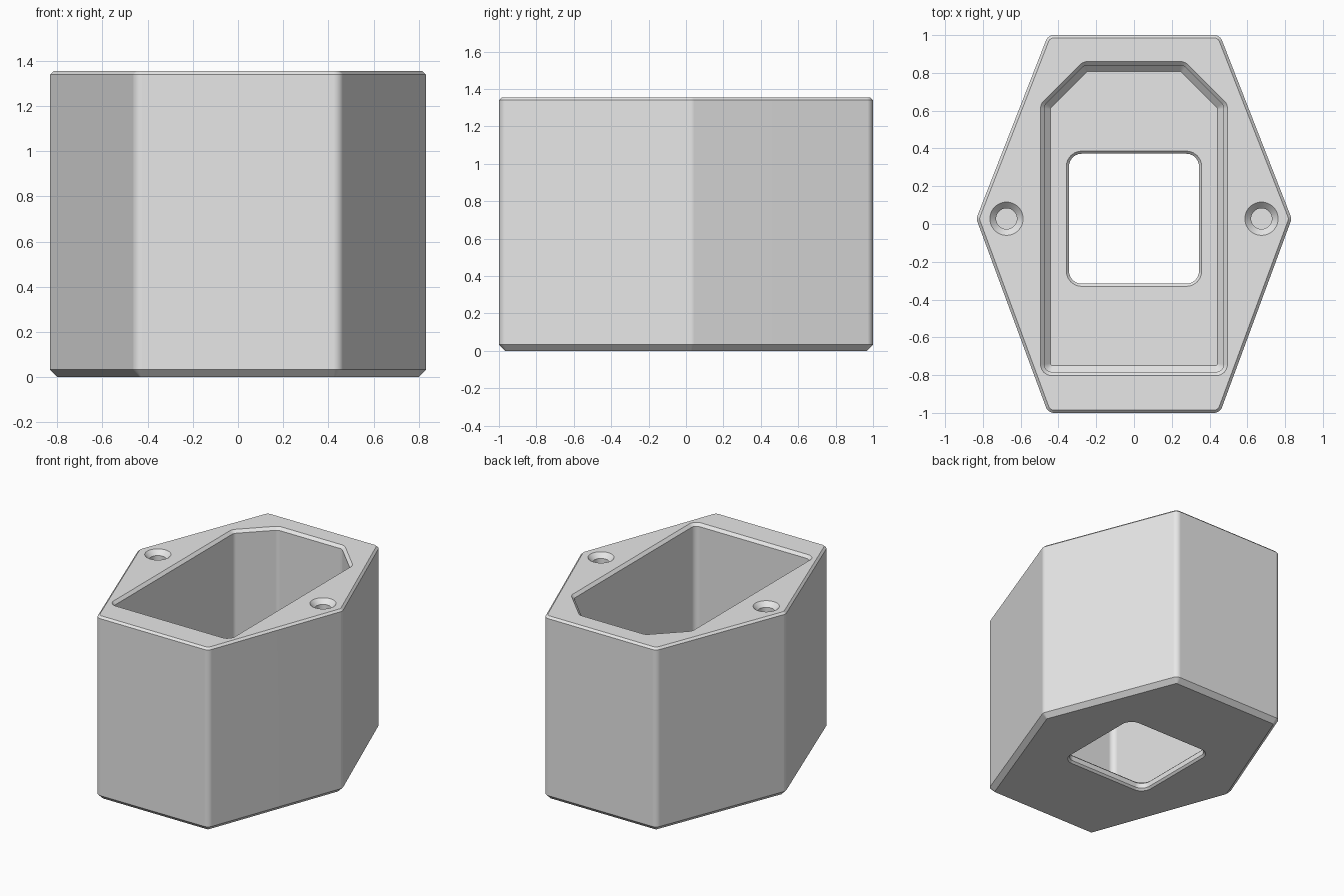
import bpy, bmesh, math
from mathutils import Vector

if "Cube" in bpy.data.objects:
    bpy.data.objects.remove(bpy.data.objects["Cube"], do_unlink=True)

TOP, FLOOR, MID_Y = 1.355, 0.065, 0.028

grey = bpy.data.materials.new("light_grey")
grey.use_nodes = True
grey.diffuse_color = (0.8, 0.8, 0.8, 1)
grey.node_tree.nodes["Principled BSDF"].inputs["Base Color"].default_value = (0.8, 0.8, 0.8, 1)


def outline(points, inset, radius, seg=6):
    """Inset a counter-clockwise polygon and round its corners."""
    pts = [Vector(p) for p in points]
    result = []
    for i, p in enumerate(pts):
        d1 = (p - pts[i - 1]).normalized()
        d2 = (pts[(i + 1) % len(pts)] - p).normalized()
        n1, n2 = Vector((-d1.y, d1.x)), Vector((-d2.y, d2.x))
        miter = (n1 + n2) / (1 + n1.dot(n2))
        r = max(radius - inset, 0.012)
        centre = p + miter * (inset + r)
        for k in range(seg + 1):
            result.append(centre - n1.lerp(n2, k / seg).normalized() * r)
    return result


def circle(x, y, radius, count=48):
    return [Vector((x + radius * math.cos(math.tau * k / count),
                    y + radius * math.sin(math.tau * k / count))) for k in range(count)]


def loft(name, levels):
    """Closed solid through (height, loop) levels."""
    bm = bmesh.new()
    rings = [[bm.verts.new((p.x, p.y, z)) for p in loop] for z, loop in levels]
    for a, b in zip(rings, rings[1:]):
        for i in range(len(a)):
            j = (i + 1) % len(a)
            bm.faces.new((a[i], a[j], b[j], b[i]))
    bm.faces.new(rings[0])
    bm.faces.new(rings[-1])
    bmesh.ops.recalc_face_normals(bm, faces=bm.faces)
    mesh = bpy.data.meshes.new(name)
    bm.to_mesh(mesh)
    bm.free()
    mesh.materials.append(grey)
    obj = bpy.data.objects.new(name, mesh)
    bpy.context.collection.objects.link(obj)
    return obj


def rounded_loft(name, points, radius, levels):
    return loft(name, [(z, outline(points, inset, radius)) for z, inset in levels])


# Six-sided outer body with chamfered rims
hexagon = [(-0.455, -1), (0.455, -1), (0.835, MID_Y),
           (0.455, 1), (-0.455, 1), (-0.835, MID_Y)]
body = rounded_loft("housing_body", hexagon, 0.045,
                    [(0, 0.033), (0.033, 0), (TOP - 0.015, 0), (TOP, 0.015)])

# Deep pocket with two cut corners at the back
pocket = [(-0.495, -0.803), (0.495, -0.803), (0.495, 0.635),
          (0.27, 0.86), (-0.27, 0.86), (-0.495, 0.635)]
cutters = [rounded_loft("pocket_cutter", pocket, 0.06,
                        [(TOP + 0.1, 0), (TOP, 0), (TOP - 0.02, 0.02),
                         (FLOOR + 0.033, 0.02), (FLOOR, 0.053)])]

# Rounded square opening through the floor
h = 0.358
square = [(-h, MID_Y - h), (h, MID_Y - h), (h, MID_Y + h), (-h, MID_Y + h)]
cutters.append(rounded_loft("opening_cutter", square, 0.08,
                            [(FLOOR + 0.1, 0), (FLOOR, 0), (FLOOR - 0.014, 0.014),
                             (0.014, 0.014), (0, 0), (-0.1, 0)]))

# Countersunk screw holes on each side
for side in (-1, 1):
    cutters.append(loft("screw_hole_cutter",
                        [(z, circle(side * 0.675, MID_Y, r)) for z, r in
                         ((TOP + 0.1, 0.088), (TOP, 0.088),
                          (TOP - 0.034, 0.055), (TOP - 0.25, 0.055))]))

bpy.ops.object.select_all(action="DESELECT")
body.select_set(True)
bpy.context.view_layer.objects.active = body
for cutter in cutters:
    cutter.hide_render = True
    mod = body.modifiers.new("cut", "BOOLEAN")
    mod.operation = "DIFFERENCE"
    mod.solver = "EXACT"
    mod.object = cutter
    bpy.ops.object.modifier_apply(modifier=mod.name)
    bpy.data.objects.remove(cutter, do_unlink=True)

# Smooth rounded corners, crisp chamfers
bpy.ops.object.shade_smooth_by_angle(angle=math.radians(25))
weighted = body.modifiers.new("flat_walls", "WEIGHTED_NORMAL")
weighted.keep_sharp = True
